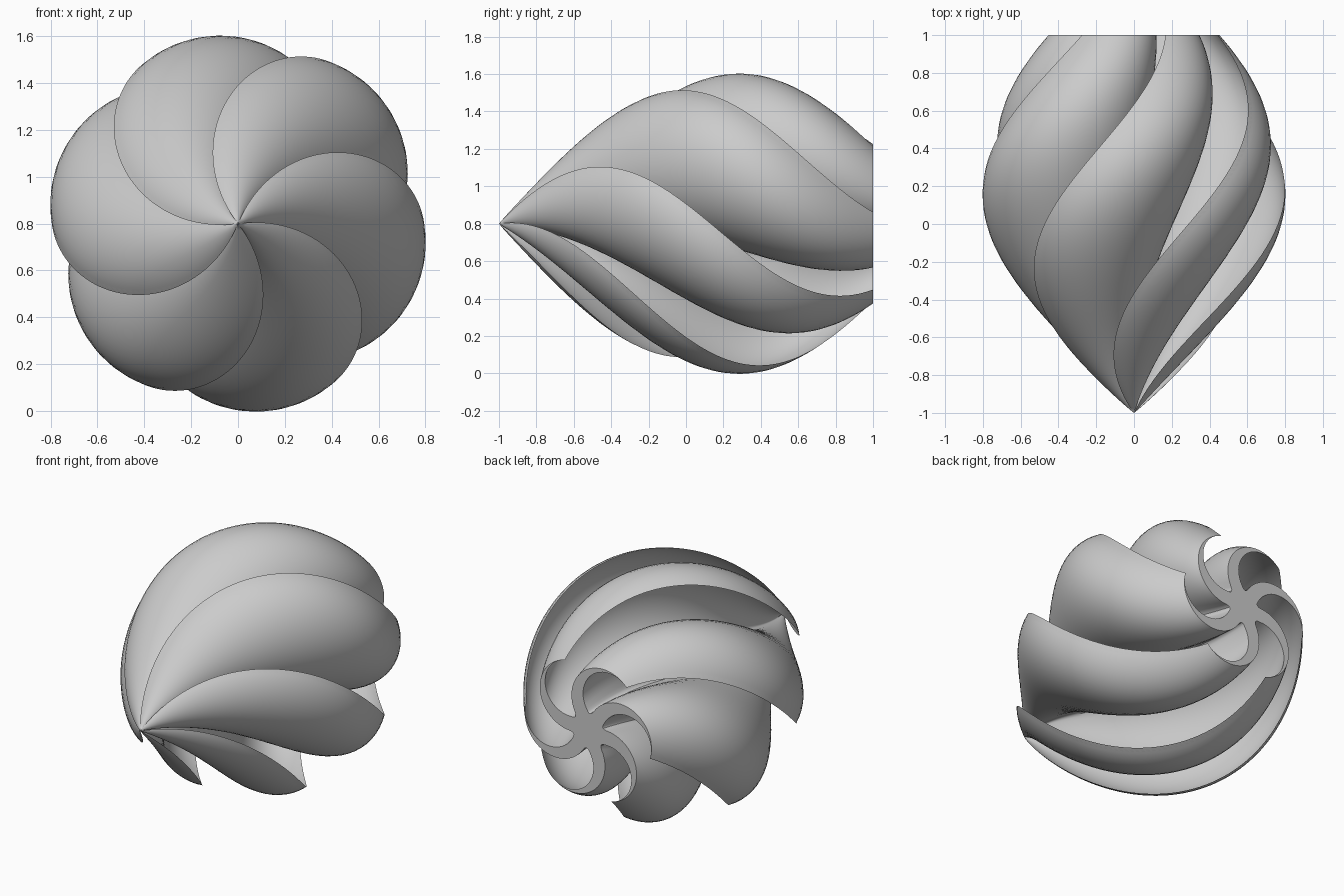
import bpy, bmesh
from math import sin, cos, radians, pi
from mathutils import Vector, Matrix

cube = bpy.data.objects.get("Cube")
if cube:
    bpy.data.objects.remove(cube)

BLADES = 6
RINGS = 80
THIN = 0.105          # offset of the hollow arc inside the blade arc


def arc(cx, cy, r, start, end, steps):
    """Points along a circular arc, angles in degrees."""
    out = []
    for i in range(steps + 1):
        a = radians(start + (end - start) * i / steps)
        out.append(Vector((cx + r * cos(a), cy + r * sin(a))))
    return out


def pinwheel_section():
    """Closed outline of curled blades round a small hub, tip radius near 1."""
    tip = radians(20)
    hollow_x, hollow_y = 0.5 + THIN * cos(tip), THIN * sin(tip)
    back = arc(0.5, 0, 0.5, 20, -145, 22)
    hollow = arc(hollow_x, hollow_y, 0.5 - THIN, -150, 20, 20)[:-1]
    turn = Matrix.Rotation(radians(-360 / BLADES), 2)
    hollow = [turn @ p for p in hollow]
    # rounded groove bottom between the back and the next hollow
    a, b = back[-1], hollow[0]
    m = (a + b) / 2
    ctrl = m - m.normalized() * 0.09
    root = [a * (1 - t) ** 2 + ctrl * 2 * t * (1 - t) + b * t * t
            for t in (0.2, 0.4, 0.6, 0.8)]
    sector = back + root + hollow
    outline = []
    for k in range(BLADES):
        rot = Matrix.Rotation(radians(-360 / BLADES * k), 2)
        outline += [rot @ p for p in sector]
    return [p / cos(radians(10)) for p in outline]


def radius(t):
    """Swelling bud profile along the length, t from 0 to 2."""
    return 0.8 * sin(1.285 * t) ** 0.95


# Twisted body: the section swept from a point at the front to a flat back
section = pinwheel_section()
bm = bmesh.new()
apex = bm.verts.new((0, -1, 0.8))
previous = None
for i in range(1, RINGS + 1):
    t = 2 * i / RINGS
    rot = Matrix.Rotation(radians(58 - 60 * t), 2)
    ring = []
    for p in section:
        q = rot @ p * radius(t)
        ring.append(bm.verts.new((q.x, t - 1, 0.8 + q.y)))
    n = len(ring)
    for j in range(n):
        k = (j + 1) % n
        if previous:
            bm.faces.new((previous[j], previous[k], ring[k], ring[j]))
        else:
            bm.faces.new((apex, ring[k], ring[j]))
    previous = ring
bm.faces.new(previous)
bmesh.ops.recalc_face_normals(bm, faces=bm.faces)

mesh = bpy.data.meshes.new("twisted_blades")
bm.to_mesh(mesh)
bm.free()
body = bpy.data.objects.new("twisted_blades", mesh)
bpy.context.collection.objects.link(body)

# Plain grey finish
grey = bpy.data.materials.new("plain_grey")
grey.use_nodes = True
colour = (0.6, 0.6, 0.6, 1)
grey.diffuse_color = colour
grey.node_tree.nodes["Principled BSDF"].inputs["Base Color"].default_value = colour
mesh.materials.append(grey)

bpy.ops.object.select_all(action='DESELECT')
body.select_set(True)
bpy.context.view_layer.objects.active = body
bpy.ops.object.shade_smooth_by_angle(angle=radians(35))
